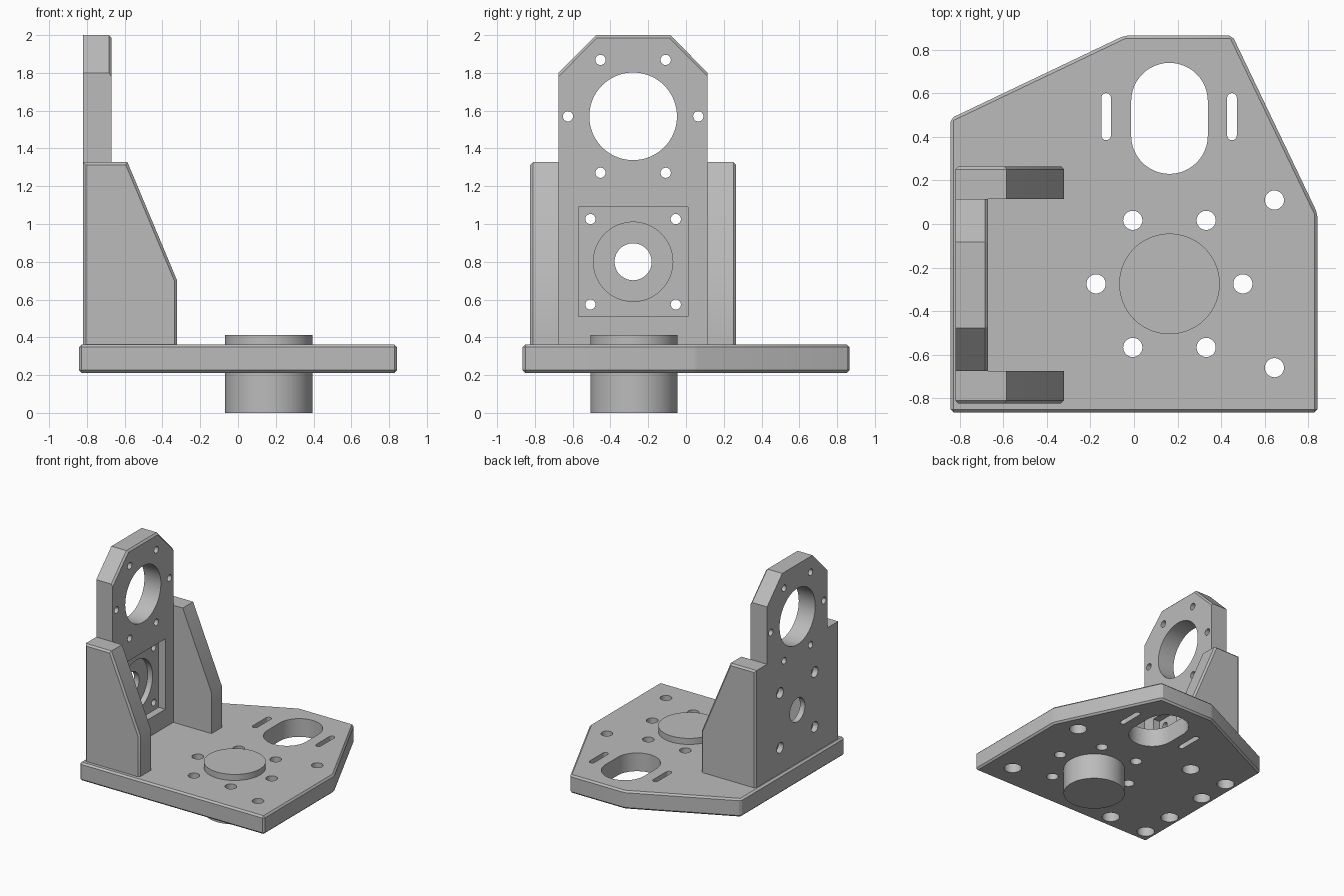
import bpy, bmesh
from math import sin, cos, pi

cube = bpy.data.objects.get("Cube")
if cube:
    bpy.data.objects.remove(cube, do_unlink=True)

GREY = (0.5, 0.5, 0.5, 1)
metal = bpy.data.materials.new("machined grey")
metal.use_nodes = True
metal.diffuse_color = GREY
metal.node_tree.nodes["Principled BSDF"].inputs["Base Color"].default_value = GREY


def circle(u, v, r, n=48):
    return [(u + r * cos(2 * pi * i / n), v + r * sin(2 * pi * i / n)) for i in range(n)]


def ring(u, v, radius, r):
    return [circle(u + radius * cos(k * pi / 3), v + radius * sin(k * pi / 3), r) for k in range(6)]


def slot(u, v, r, half, n=24):
    # Rounded slot, long along v
    top = [(u + r * cos(pi * i / n), v + half - r + r * sin(pi * i / n)) for i in range(n + 1)]
    return top + [(2 * u - a, 2 * v - b) for a, b in top]


def extrude(name, outlines, lo, hi, axis, chamfer=None, width=0.014):
    """Extrude outlines along an axis; chamfer(edge) picks the edges to cut."""
    place = {"x": lambda u, v, w: (w, u, v),
             "y": lambda u, v, w: (u, w, v),
             "z": lambda u, v, w: (u, v, w)}[axis]
    bm = bmesh.new()
    for pts in outlines:
        a = [bm.verts.new(place(u, v, lo)) for u, v in pts]
        b = [bm.verts.new(place(u, v, hi)) for u, v in pts]
        bm.faces.new(a)
        bm.faces.new(b)
        for i in range(len(pts)):
            j = (i + 1) % len(pts)
            bm.faces.new((a[i], a[j], b[j], b[i]))
    bmesh.ops.recalc_face_normals(bm, faces=bm.faces)
    if chamfer:
        bmesh.ops.bevel(bm, geom=[e for e in bm.edges if chamfer(e)], offset=width,
                        segments=1, profile=0.5, affect="EDGES")
    mesh = bpy.data.meshes.new(name)
    bm.to_mesh(mesh)
    bm.free()
    mesh.materials.append(metal)
    obj = bpy.data.objects.new(name, mesh)
    bpy.context.collection.objects.link(obj)
    return obj


def activate(obj):
    bpy.ops.object.select_all(action="DESELECT")
    obj.select_set(True)
    bpy.context.view_layer.objects.active = obj


def cut(obj, outlines, lo, hi, axis):
    cutter = extrude("cutter", outlines, lo, hi, axis)
    cutter.hide_render = True
    mod = obj.modifiers.new("cut", "BOOLEAN")
    mod.operation, mod.solver, mod.object = "DIFFERENCE", "EXACT", cutter
    activate(obj)
    bpy.ops.object.modifier_apply(modifier=mod.name)
    bpy.data.objects.remove(cutter, do_unlink=True)


FLOOR, DECK = 0.212, 0.362      # base plate bottom and top
BACK, FACE = -0.82, -0.67       # upright plate faces
MID = -0.28                     # centre line of the upright
BOSS = (0.163, -0.275)

# Base plate with chamfered edges
base = extrude("base_plate", [[(-0.842, -0.865), (0.842, -0.865), (0.842, 0.05),
                               (0.452, 0.865), (-0.045, 0.865), (-0.842, 0.485)]],
               FLOOR, DECK, "z", lambda e: True)

# Base openings: oval, side slots, bolt ring and screw holes
screws = [(0.645, 0.11), (0.645, -0.66)]
for s in (-1, 1):
    screws += [(-0.745, MID + s * 0.19), (-0.745, MID + s * 0.47), (-0.4, MID + s * 0.47)]
cut(base, [slot(0.163, 0.485, 0.176, 0.255), slot(-0.128, 0.493, 0.022, 0.108),
           slot(0.45, 0.493, 0.022, 0.108)]
    + ring(*BOSS, 0.337, 0.044) + [circle(x, y, 0.044) for x, y in screws], 0.1, 0.5, "z")
cut(base, [circle(x, y, 0.066) for x, y in screws], 0.1, FLOOR + 0.08, "z")

# Round boss passing through the base
boss = extrude("round_boss", [circle(*BOSS, 0.231, 96)], 0, 0.412, "z")

# Upright plate with cut top corners
upright = extrude("upright_plate", [[(MID - 0.395, DECK), (MID + 0.395, DECK), (MID + 0.395, 1.8),
                                     (MID + 0.197, 2), (MID - 0.197, 2), (MID - 0.395, 1.8)]],
                  BACK, FACE, "x",
                  lambda e: all(v.co.x > -0.7 and v.co.z > 1.7 for v in e.verts))

# Upright openings: large bore, bolt ring, stepped recess and counterbored screws
corners = [(MID + a * 0.226, 0.8 + b * 0.226) for a in (-1, 1) for b in (-1, 1)]
cut(upright, [circle(MID, 1.57, 0.232, 72), circle(MID, 0.8, 0.098)]
    + ring(MID, 1.57, 0.345, 0.027) + [circle(y, z, 0.027) for y, z in corners], -1, -0.5, "x")
cut(upright, [[(MID + a * 0.29, 0.8 + b * 0.29) for a, b in ((-1, -1), (1, -1), (1, 1), (-1, 1))]],
    FACE - 0.06, -0.5, "x")
cut(upright, [circle(MID, 0.8, 0.21, 72)], FACE - 0.105, -0.5, "x")
cut(upright, [circle(y, z, 0.043) for y, z in corners], -1, BACK + 0.045, "x")

# Side gussets, chamfered round the outer face
parts = [base, boss, upright]
for side, s in (("left", 1), ("right", -1)):
    outer = MID + s * 0.545
    parts.append(extrude(
        side + "_gusset", [[(BACK, DECK), (-0.322, DECK), (-0.322, 0.7), (-0.585, 1.327), (BACK, 1.327)]],
        MID + s * 0.395, outer, "y",
        lambda e: all(abs(v.co.y - outer) < 0.01 for v in e.verts)
        and max(v.co.z for v in e.verts) > 0.5))

for part in parts:
    activate(part)
    bpy.ops.object.shade_smooth_by_angle()
